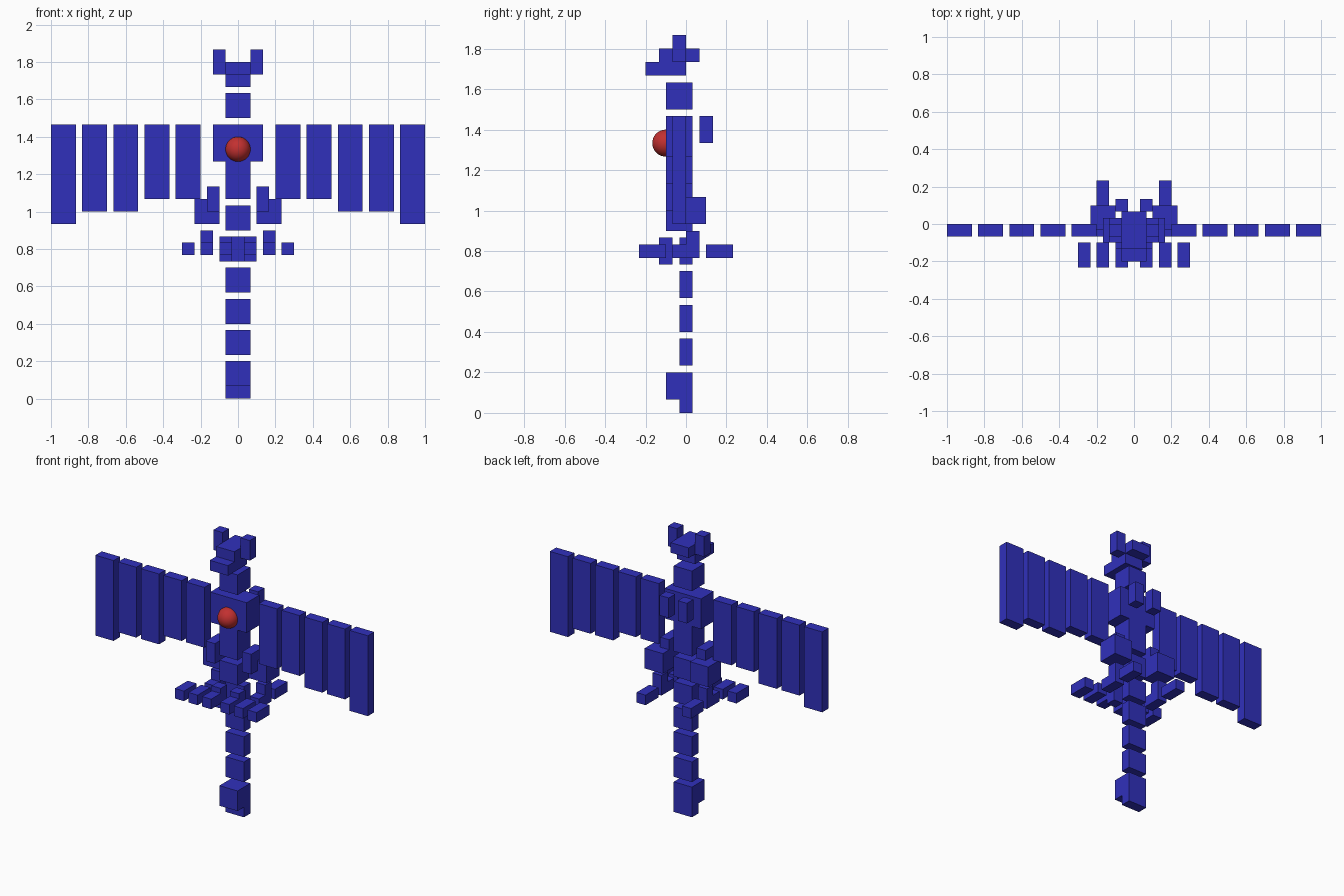
import bpy

if "Cube" in bpy.data.objects:
    bpy.data.objects.remove(bpy.data.objects["Cube"])

U = 1 / 30  # block grid unit


def material(name, rgb):
    m = bpy.data.materials.new(name)
    m.diffuse_color = (*rgb, 1)
    m.use_nodes = True
    m.node_tree.nodes["Principled BSDF"].inputs["Base Color"].default_value = m.diffuse_color
    return m


blue = material("deep_blue", (0.03, 0.03, 0.5))
red = material("orb_red", (0.54, 0.03, 0.03))


def box(name, x, y, z):
    """Box from (min, max) ranges given in grid units."""
    ranges = (x, y, z)
    bpy.ops.mesh.primitive_cube_add(size=1, location=[(a + b) / 2 * U for a, b in ranges])
    o = bpy.context.object
    o.name = name
    o.scale = [(b - a) * U for a, b in ranges]
    bpy.ops.object.transform_apply(location=False, rotation=False, scale=True)
    o.data.materials.append(blue)
    return o


def pair(name, x, y, z):
    """Left and right copies mirrored across x = 0."""
    box(name + "_right", x, y, z)
    box(name + "_left", (-x[1], -x[0]), y, z)


# head, beak, ears
box("head", (-2, 2), (-4, 2), (52, 54))
box("beak", (-2, 2), (-6, 0), (50, 52))
pair("ear", (2, 4), (-2, 0), (52, 56))

# neck and body
box("neck", (-2, 2), (-3, 1), (45, 49))
box("chest", (-4, 4), (-3, 1), (38, 44))
box("torso", (-2, 2), (-3, 1), (32, 42))
box("hips", (-2, 2), (-3, 1), (27, 31))
pair("back_fin", (1, 3), (2, 4), (40, 44))

# wing feathers, longer towards the tips
for i, bottom in enumerate((32, 32, 30, 30, 28)):
    x = 6 + 5 * i
    pair(f"feather_{i + 1}", (x, x + 4), (-2, 0), (bottom, 44))

# legs
pair("upper_leg", (3, 5), (-3, 1), (30, 34))
pair("thigh", (3, 7), (-1, 3), (28, 32))
pair("shank", (4, 6), (0, 2), (23, 27))
pair("foot", (4, 6), (-2, 0), (23, 25))
pair("ankle", (1, 3), (-4, -2), (22, 26))

# claws: three forward, one backward on each side
for i, x in enumerate((1, 4, 7)):
    pair(f"front_claw_{i + 1}", (x, x + 2), (-7, -3), (23, 25))
pair("rear_claw", (4, 6), (3, 7), (23, 25))

# tail segments and tip
for i in range(4):
    z = 22 - 5 * i
    box(f"tail_segment_{i + 1}", (-2, 2), (-1, 1), (z, z + 4))
box("tail_end", (-2, 2), (-3, 1), (2, 6))
box("tail_tip", (-2, 2), (-1, 1), (0, 2))

# chest orb
bpy.ops.mesh.primitive_uv_sphere_add(segments=32, ring_count=16, radius=2 * U,
                                     location=(0, -3 * U, 40 * U))
orb = bpy.context.object
orb.name = "chest_orb"
orb.data.materials.append(red)
bpy.ops.object.shade_smooth()
